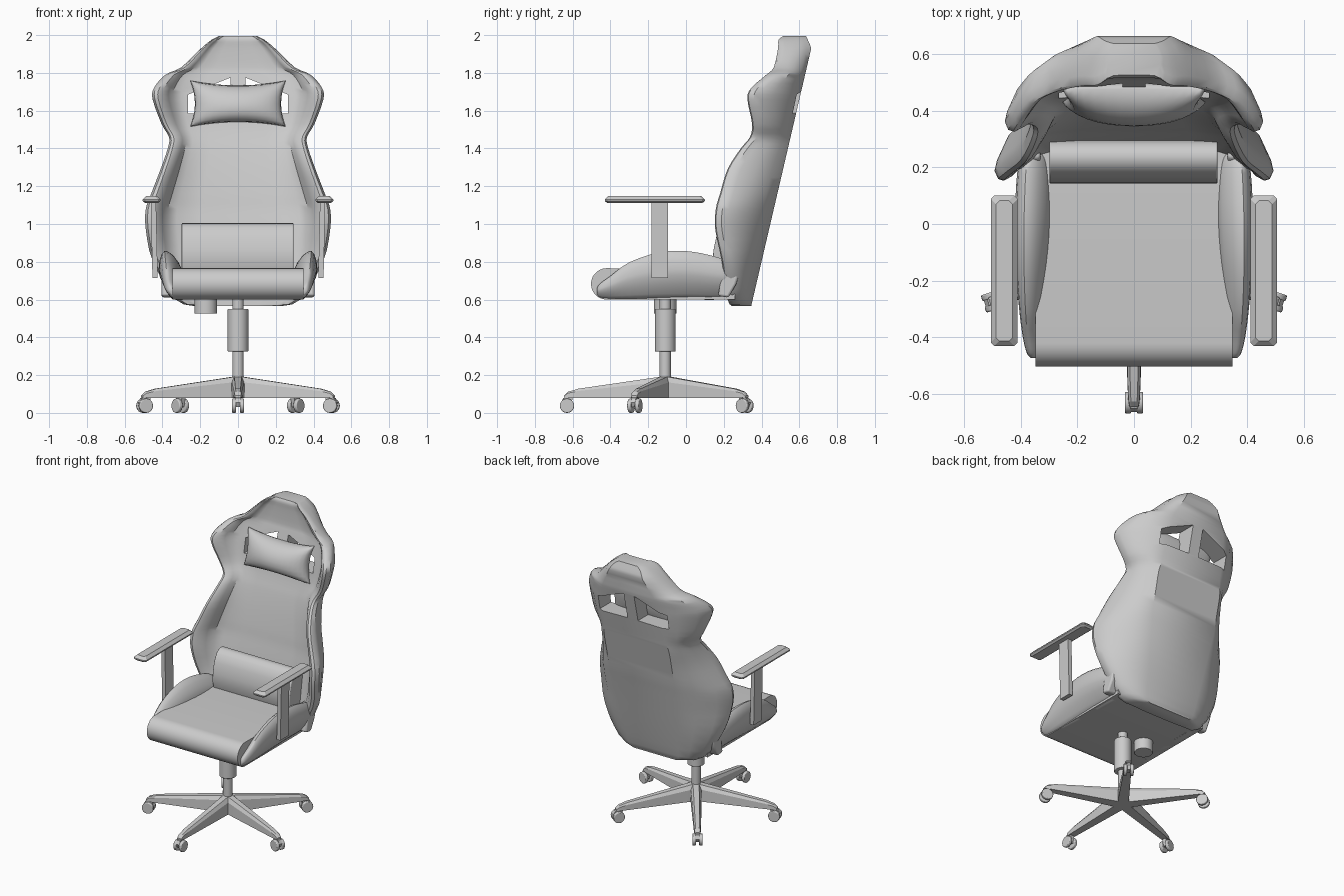
import bpy, bmesh, math
from mathutils import Matrix, Vector

if "Cube" in bpy.data.objects:
    bpy.data.objects.remove(bpy.data.objects["Cube"])


def finish(name, bm, angle=35, mirror=False, bevel=0.0, mat=None):
    if mat:
        bm.transform(mat)
    bmesh.ops.recalc_face_normals(bm, faces=bm.faces)
    me = bpy.data.meshes.new(name)
    bm.to_mesh(me)
    bm.free()
    ob = bpy.data.objects.new(name, me)
    bpy.context.collection.objects.link(ob)
    if bevel:
        m = ob.modifiers.new("bevel", 'BEVEL')
        m.width, m.segments, m.limit_method = bevel, 3, 'ANGLE'
        m.angle_limit = math.radians(40)
    if mirror:
        ob.modifiers.new("mirror", 'MIRROR')
    smooth(ob, angle)
    return ob


def smooth(ob, angle):
    bpy.ops.object.select_all(action='DESELECT')
    ob.select_set(True)
    bpy.context.view_layer.objects.active = ob
    bpy.ops.object.shade_smooth_by_angle(angle=math.radians(angle))


def loft(rings):
    bm = bmesh.new()
    vr = [[bm.verts.new(p) for p in r] for r in rings]
    n = len(vr[0])
    for a, b in zip(vr, vr[1:]):
        for i in range(n):
            j = (i + 1) % n
            bm.faces.new((a[i], a[j], b[j], b[i]))
    bm.faces.new(vr[0])
    bm.faces.new(vr[-1])
    return bm


def extrude_x(profile, x0, x1):
    return loft([[(x, y, z) for y, z in profile] for x in (x0, x1)])


def refine(rows, k):
    """Catmull-Rom interpolation of numeric rows (or closed point lists)."""
    out = []
    for i in range(len(rows) - 1):
        p = [rows[max(0, min(len(rows) - 1, i + d))] for d in (-1, 0, 1, 2)]
        for s in range(k):
            t = s / k
            out.append([b + .5 * t * (c - a + t * (2*a - 5*b + 4*c - d + t * (3*(b - c) + d - a)))
                        for a, b, c, d in zip(*p)])
    return out + [list(rows[-1])]


def cylinder(name, r, z0, z1, x, y, bevel=0.0, seg=24):
    bm = bmesh.new()
    bmesh.ops.create_cone(bm, cap_ends=True, segments=seg, radius1=r, radius2=r, depth=z1 - z0)
    return finish(name, bm, bevel=bevel, mat=Matrix.Translation((x, y, (z0 + z1) / 2)))


# Backrest shell: z, half width, wing front y, flat rear half width, front centre y
rows = [(.565, .22, .25, .16, .24), (.60, .33, .22, .19, .245), (.80, .45, .19, .21, .27),
        (.97, .488, .155, .23, .30), (1.08, .488, .158, .24, .325), (1.16, .46, .18, .25, .34),
        (1.29, .41, .22, .25, .37), (1.40, .372, .29, .25, .40), (1.46, .365, .338, .24, .42),
        (1.53, .405, .35, .23, .44), (1.66, .452, .325, .23, .465), (1.72, .445, .345, .22, .48),
        (1.79, .385, .425, .20, .50), (1.83, .30, .465, .18, .51), (1.93, .195, .487, .13, .515),
        (1.975, .14, .49, .10, .515), (1.995, .10, .515, .07, .525)]
rings = []
for z, w, yt, bw, yf in refine(rows, 3):
    yb = .345 + (z - .565) * .233
    if z > 1.935:
        yb = .663 - (z - 1.935) * .45
    bw = min(bw, w * .72)
    d = min(.07, (yb - yt) * .4)
    k = w / .45
    iw = w * .66
    half = [(bw, yb), (bw + (w - bw) * .42, yb - (yb - yt - d) * .25),
            (bw + (w - bw) * .82, yb - (yb - yt - d) * .65),
            (w - .008, yt + d), (w, yt + d * .5), (w - .012 * k, yt + .006), (w - .03 * k, yt),
            (w - .055 * k, yt + .1 * (yf - yt)), (w - .085 * k, yt + .4 * (yf - yt)),
            (w - .11 * k, yt + .75 * (yf - yt)), (iw, yf - .08 * (yf - yt)), (iw * .6, yf)]
    rings.append([(x, y, z) for x, y in half] + [(-x, y, z) for x, y in reversed(half)])
back = finish("backrest", loft(rings))

# Two harness openings cut through the head section
for s in (-1, 1):
    q = [(.04, 1.59), (.04, 1.775), (.265, 1.685), (.265, 1.585)]
    cut = finish("opening_cutter", loft([[(s * x, y, z) for x, z in q] for y in (.30, .9)]))
    cut.hide_render = True
    m = back.modifiers.new("opening", 'BOOLEAN')
    m.operation, m.solver, m.object = 'DIFFERENCE', 'EXACT', cut
    bpy.context.view_layer.objects.active = back
    bpy.ops.object.modifier_apply(modifier=m.name)
    bpy.data.objects.remove(cut)
smooth(back, 35)

# Head pillow: two puffed sheets with pinched corners
bm = bmesh.new()
N, M = 16, 10
for side in (-1, .35):
    g = []
    for i in range(N + 1):
        u = -math.cos(math.pi * i / N)
        col = []
        for j in range(M + 1):
            v = -math.cos(math.pi * j / M)
            t = math.sqrt(max(0, (1 - u * u) * (1 - v * v))) ** .8
            x = u * (.228 + .025 * v * v)
            z = 1.637 + v * (.097 + .025 * u * u)
            col.append(bm.verts.new((x, .452 + .1 * v * .23 + side * .105 * t, z)))
        g.append(col)
    for i in range(N):
        for j in range(M):
            bm.faces.new((g[i][j], g[i + 1][j], g[i + 1][j + 1], g[i][j + 1]))
bmesh.ops.remove_doubles(bm, verts=bm.verts, dist=.0005)
finish("head_pillow", bm, 60)

# Lumbar cushion
lumbar = [(.30, .72), (.16, .74), (.142, .80), (.145, .86), (.16, .93), (.185, .98),
          (.215, 1.003), (.25, 1.005), (.28, .985), (.295, .94)]
finish("lumbar_cushion", extrude_x(lumbar, -.298, .295), 40, bevel=.006)

# Seat cushion with rolled front edge
nose = [(-.42 - .083 * math.sin(a), .683 + .083 * math.cos(a))
        for a in [math.pi * i / 14 for i in range(15)]]
finish("seat_cushion", extrude_x([(.26, .755)] + nose + [(.26, .60)], -.348, .348))

# Seat side bolsters: y, inner x, outer x, top z, bottom z
rows = [(-.472, .335, .365, .66, .625), (-.455, .33, .378, .685, .61), (-.40, .325, .392, .725, .603),
        (-.30, .32, .405, .797, .60), (-.14, .305, .417, .850, .60), (.02, .295, .42, .855, .60),
        (.18, .295, .412, .82, .60), (.25, .305, .395, .785, .62), (.283, .325, .37, .735, .66)]
rings = []
for y, xi, xo, zt, zb in refine(rows, 3):
    h, w = zt - zb, xo - xi
    shape = [(0, 0), (.3, 0), (.55, .12), (.82, .32), (.97, .5), (1, .62), (.96, .8), (.86, .94),
             (.74, 1), (.58, .98), (.36, .9), (.14, .76), (0, .6)]
    rings.append([(xi + a * w, y, zb + b * h) for a, b in shape])
finish("seat_bolsters", loft(rings), 50, mirror=True)

# Recline hinge covers
hinge = [(.17, .62), (.19, .74), (.235, .80), (.272, .785), (.283, .74), (.265, .68), (.225, .61)]
finish("hinge_covers", extrude_x(hinge, .33, .405), mirror=True, bevel=.012)

# Armrests: tapered pad and post
pad = []
for z, i in ((1.112, .012), (1.122, 0), (1.13, 0), (1.148, .018)):
    x0, x1, y0, y1, c = .41 + i, .505 - i, -.43 + i, .10 - i, .012
    pad.append([(x0 + c, y0, z), (x1 - c, y0, z), (x1, y0 + c, z), (x1, y1 - c, z),
                (x1 - c, y1, z), (x0 + c, y1, z), (x0, y1 - c, z), (x0, y0 + c, z)])
finish("armrest_pads", loft(pad), 20, mirror=True)
post = [[(x + dx, y, z) for dx, y in ((0, -.183), (.028, -.183), (.028, -.095), (0, -.095))]
        for x, z in ((.425, .715), (.434, 1.12))]
finish("armrest_posts", loft(post), mirror=True)

# Gas lift, tilt knob
CY = -.11
cylinder("lift_rod", .03, .08, .61, 0, CY)
cylinder("lift_sleeve", .055, .325, .55, 0, CY, bevel=.004)
cylinder("tilt_knob", .06, .525, .61, -.17, CY, bevel=.004)

# Five-star base with twin-wheel casters
for k in range(5):
    turn = Matrix.Translation((0, CY, 0)) @ Matrix.Rotation(math.radians(72 * k - 90), 4, 'Z')
    leg = []
    for r, wb, wt, z0, z1 in ((0, .036, .02, .08, .195), (.46, .023, .013, .08, .128),
                              (.515, .02, .011, .08, .112), (.535, .016, .009, .082, .092)):
        zm = z0 + (z1 - z0) * .75
        leg.append([(r, -wb, z0), (r, wb, z0), (r, wb * .95, zm), (r, wt, z1),
                    (r, -wt, z1), (r, -wb * .95, zm)])
    finish("base_leg", loft(leg), 20, mat=turn)
    fork = [(.50, .03), (.54, .03), (.553, .055), (.54, .078), (.51, .088), (.49, .078)]
    finish("caster_fork", loft([[(r, y, z) for r, z in fork] for y in (-.012, .012)]), mat=turn)
    for s in (-1, 1):
        bm = bmesh.new()
        bmesh.ops.create_cone(bm, cap_ends=True, segments=20, radius1=.038, radius2=.038, depth=.022)
        place = Matrix.Translation((.52, s * .021, .038)) @ Matrix.Rotation(math.pi / 2, 4, 'X')
        finish("caster_wheel", bm, bevel=.005, mat=turn @ place)
